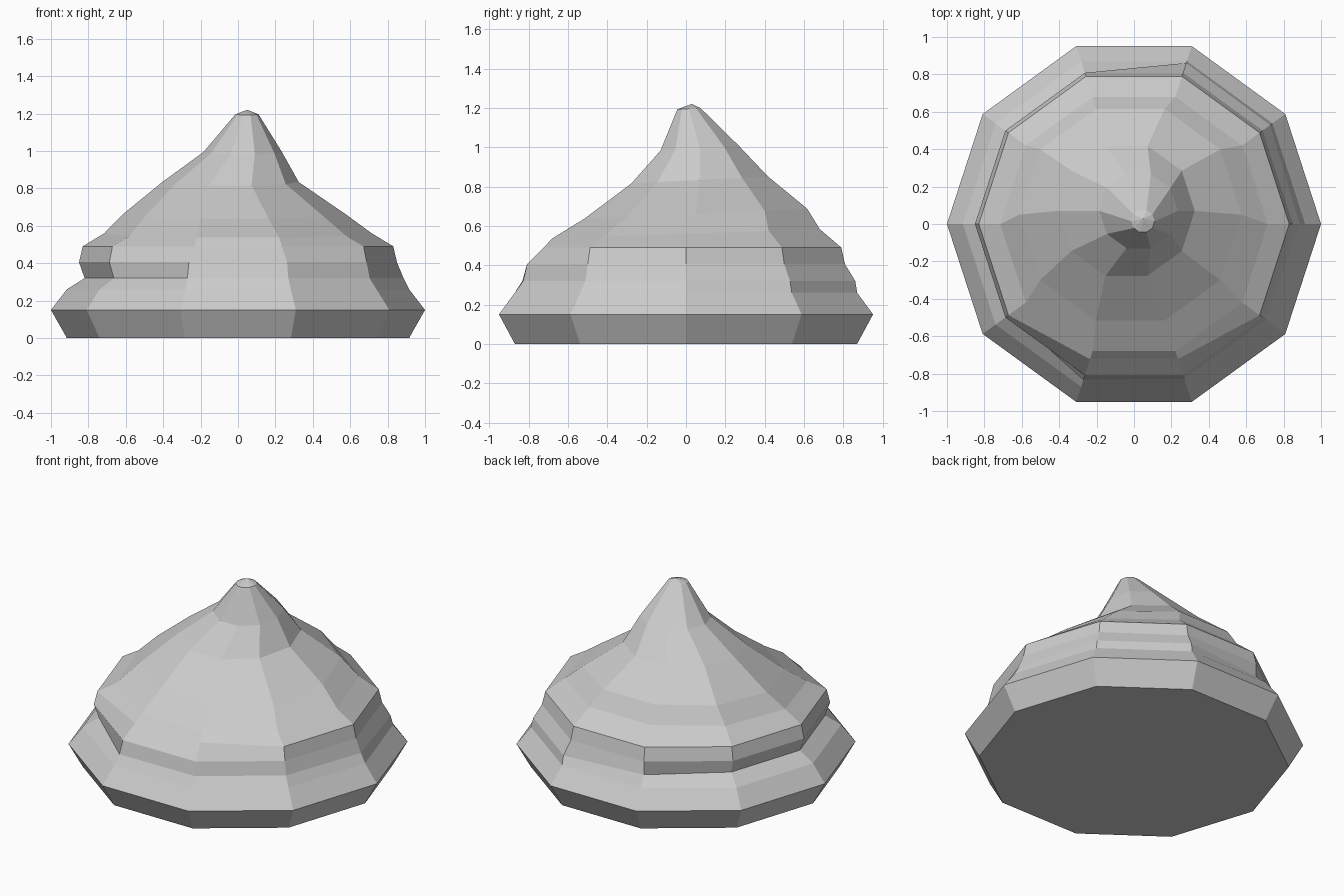
import bpy, bmesh, math

if "Cube" in bpy.data.objects:
    bpy.data.objects.remove(bpy.data.objects["Cube"])

SIDES = 10
# Each ring: centre x, centre y, z, radius, tilt of z along y
RINGS = [
    (0, 0, 0.00, 0.915, 0),
    (0, 0, 0.15, 1.00, 0),
    (0, 0, 0.26, 0.915, 0),
    (0, 0, 0.32, 0.82, 0),
    (0, 0, 0.405, 0.85, 0),
    (0, 0, 0.49, 0.83, 0),
    (0, 0, 0.56, 0.715, 0.035),
    (-0.02, 0.05, 0.66, 0.595, 0.045),
    (-0.04, 0.07, 0.83, 0.365, 0.05),
    (0.025, 0.07, 0.99, 0.21, 0.06),
    (0.048, 0.015, 1.195, 0.062, 0.05),
]
# The groove and shoulder vary around the swirl (ring index -> radius per corner)
SWIRL = {
    3: [0.885, 0.90, 0.905, 0.85, 0.82, 0.82, 0.82, 0.875, 0.87, 0.87],
    5: [0.83, 0.83, 0.83, 0.83, 0.83, 0.83, 0.83, 0.76, 0.76, 0.83],
}

# Swirled mound: stacked drifting rings, closed by a flat base and a small tip
bm = bmesh.new()
loops = []
for k, (cx, cy, z, r, tilt) in enumerate(RINGS):
    loop = []
    for i in range(SIDES):
        a = math.tau * i / SIDES
        rad = SWIRL[k][i] if k in SWIRL else r
        x, y = cx + rad * math.cos(a), cy + rad * math.sin(a)
        loop.append(bm.verts.new((x, y, z + tilt * y)))
    loops.append(loop)

for low, high in zip(loops, loops[1:]):
    for i in range(SIDES):
        j = (i + 1) % SIDES
        bm.faces.new((low[i], low[j], high[j], high[i]))

bm.faces.new(list(reversed(loops[0])))
tip = bm.verts.new((0.05, 0.03, 1.22))
for i in range(SIDES):
    bm.faces.new((loops[-1][i], loops[-1][(i + 1) % SIDES], tip))

bmesh.ops.recalc_face_normals(bm, faces=bm.faces)
mesh = bpy.data.meshes.new("swirled_mound")
bm.to_mesh(mesh)
bm.free()
bpy.context.collection.objects.link(bpy.data.objects.new("swirled_mound", mesh))
